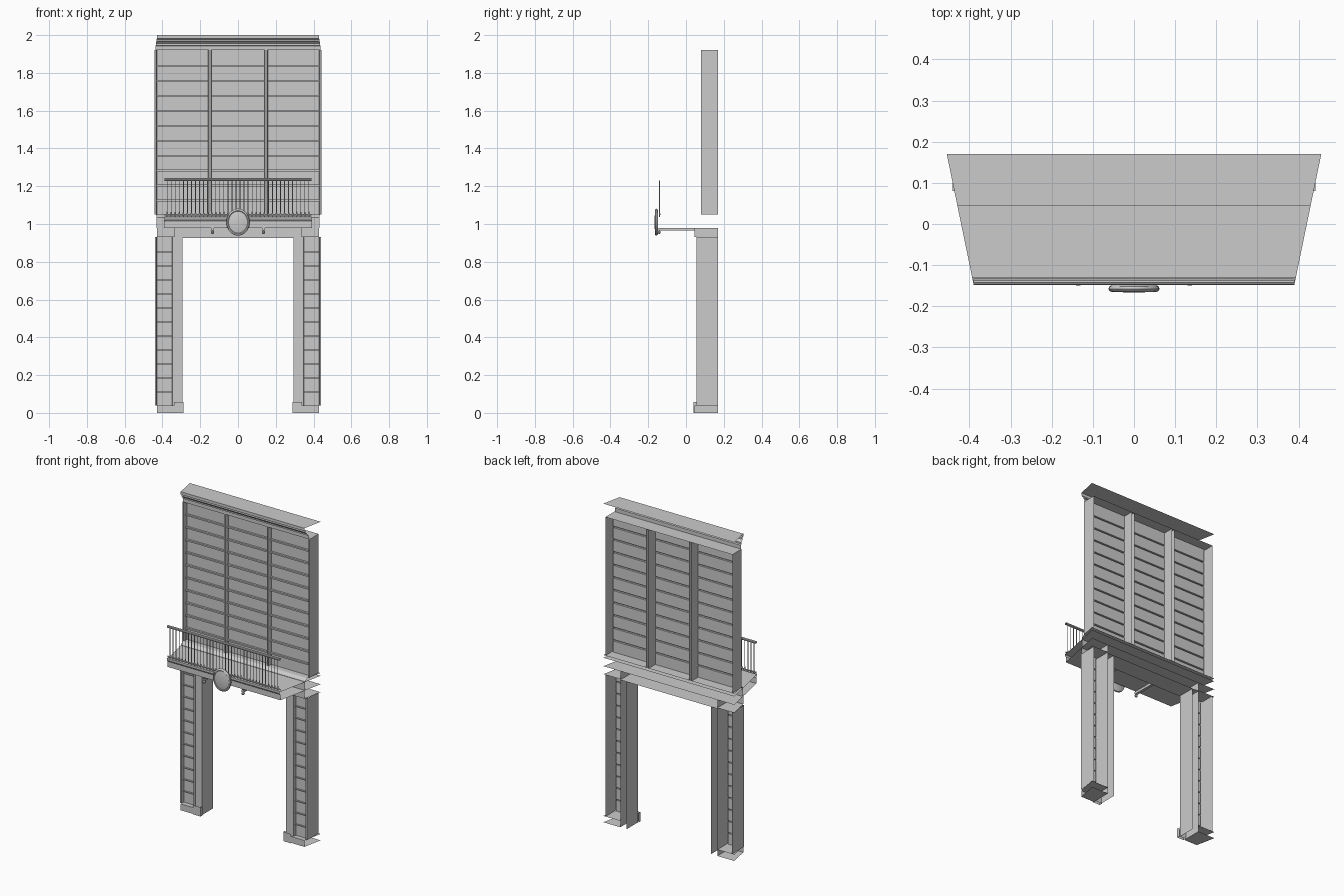
import bpy, math

if "Cube" in bpy.data.objects:
    bpy.data.objects.remove(bpy.data.objects["Cube"])

BACK = 0.17


def side_x(y):
    """Half width of the splayed outline at depth y."""
    return 0.42 + 0.206 * y


def mesh(name, verts, faces):
    me = bpy.data.meshes.new(name)
    me.from_pydata(verts, [], faces)
    ob = bpy.data.objects.new(name, me)
    bpy.context.collection.objects.link(ob)
    return ob


def run_x(name, prof, x0=None, x1=None):
    """Sweep a (y, z) profile along x; without x0/x1 the ends follow the splay."""
    v, f = [], []
    for i, (y, z) in enumerate(prof):
        e = side_x(y)
        v += [(-e if x0 is None else x0, y, z), (e if x1 is None else x1, y, z)]
        if i:
            f.append((2 * i - 2, 2 * i - 1, 2 * i + 1, 2 * i))
    return mesh(name, v, f)


def run_z(name, prof, z0, z1):
    """Sweep an (x, y) profile upward."""
    v, f = [], []
    for i, (x, y) in enumerate(prof):
        v += [(x, y, z0), (x, y, z1)]
        if i:
            f.append((2 * i - 2, 2 * i, 2 * i + 1, 2 * i - 1))
    return mesh(name, v, f)


def plate(name, y0, z, x0=None, sign=1):
    """Horizontal sheet from y0 to the back, full width or one side only."""
    if x0 is None:
        return run_x(name, [(y0, z), (BACK, z)])
    return mesh(name, [(sign * x0, y0, z), (sign * side_x(y0), y0, z),
                       (sign * side_x(BACK), BACK, z), (sign * x0, BACK, z)], [(0, 1, 2, 3)])


def boards(z0, z1, n, y, ridge, depth):
    """Profile of a panel with n boards and a small ledge between them."""
    h = (z1 - z0) / n
    p = [(y, z0)]
    for i in range(1, n):
        z = z0 + i * h
        p += [(y, z - ridge), (y - depth, z - ridge), (y - depth, z), (y, z)]
    return p + [(y, z1)]


def lathe(name, prof, loc, seg, scale=(1, 1, 1), axis='Z'):
    """Turn an (r, h) profile around z, or around y (h pointing forward)."""
    v, f = [], []
    for r, h in prof:
        for k in range(seg):
            a = 2 * math.pi * k / seg
            c, s = r * math.cos(a), r * math.sin(a)
            p = (c, s, h) if axis == 'Z' else (c, -h, s)
            v.append(tuple(loc[j] + p[j] * scale[j] for j in range(3)))
    for i in range(len(prof) - 1):
        for k in range(seg):
            n = (k + 1) % seg
            f.append((i * seg + k, i * seg + n, (i + 1) * seg + n, (i + 1) * seg + k))
    f += [tuple(range(seg))[::-1], tuple((len(prof) - 1) * seg + k for k in range(seg))]
    return mesh(name, v, f)


# legs
for s in (-1, 1):
    a, b = sorted((s * 0.345, s * 0.432))
    run_x("leg_boards", boards(0.04, 0.93, 12, 0.075, 0.006, 0.008), a, b)
    run_z("leg_outer_post", [(s * 0.44, BACK), (s * 0.44, 0.055), (s * 0.432, 0.055), (s * 0.428, 0.075)], 0.04, 0.93)
    run_z("leg_inner_post", [(s * 0.35, 0.075), (s * 0.347, 0.055), (s * 0.337, 0.055), (s * 0.337, BACK)], 0.04, 0.93)
    run_z("leg_jamb", [(s * 0.337, 0.06), (s * 0.293, 0.06), (s * 0.293, BACK)], 0.0, 0.925)
    # plinth and capital blocks
    run_z("plinth_front", [(s * side_x(0.045), 0.045), (s * 0.337, 0.045), (s * 0.337, BACK)], 0, 0.04)
    run_z("jamb_plinth", [(s * 0.34, 0.04), (s * 0.288, 0.04), (s * 0.288, 0.06)], 0, 0.058)
    run_z("capital_front", [(s * side_x(0.045), 0.045), (s * 0.337, 0.045), (s * 0.337, BACK)], 0.93, 0.98)
    for z in (0, 0.04):
        plate("plinth_plate", 0.045, z, 0.337, s)
    plate("capital_plate", 0.045, 0.93, 0.337, s)

# beam between the legs
run_x("beam", [(BACK, 0.925), (0.055, 0.925), (0.055, 0.98)], -0.337, 0.337)

# balcony deck, fascia moulding and brackets
plate("balcony_underside", -0.135, 0.98)
plate("balcony_floor", -0.145, 1.033)
run_x("balcony_fascia", [(-0.13, 0.98), (-0.138, 0.98), (-0.138, 1.015), (-0.142, 1.02),
                         (-0.147, 1.028), (-0.147, 1.038), (-0.13, 1.04)])
for s in (-1, 1):
    c = s * 0.135
    run = [(-0.145, 0.98), (-0.145, 0.965), (0.05, 0.965), (0.05, 0.98)]
    a = run_x("bracket_bar", run, c - 0.008, c + 0.008)
    for e in (-0.008, 0.008):
        mesh("bracket_cheek", [(c + e, y, z) for y, z in run], [(0, 1, 2, 3)])
    lathe("bracket_knob", [(0.004, -0.004), (0.009, 0), (0.009, 0.008), (0.004, 0.012)],
          (c, -0.138, 0.956), 10, axis='Y')

# railing
for name, r, z, y in (("hand_rail", 0.008, 1.236, -0.14), ("foot_rail", 0.004, 1.048, -0.14)):
    circ = [(y + r * math.cos(k * math.pi / 5), z + r * math.sin(k * math.pi / 5)) for k in range(11)]
    run_x(name, circ, -0.39, 0.39)
N = 36
for i in range(N):
    x = -0.375 + 0.75 * i / (N - 1)
    lathe("baluster", [(0.002, 1.038), (0.005, 1.05), (0.0022, 1.066), (0.0022, 1.23)], (x, -0.14, 0), 6)

# oval medallion on the fascia
m = lathe("medallion", [(0.052, -0.002), (0.06, 0.003), (0.062, 0.009), (0.059, 0.014), (0.053, 0.016),
                        (0.05, 0.013), (0.035, 0.016), (0.015, 0.018)],
          (0, -0.149, 1.01), 32, (1, 1, 1.15), 'Y')
bpy.context.view_layer.objects.active = m
m.select_set(True)
bpy.ops.object.shade_smooth_by_angle(angle=math.radians(40))

# upper wall base
run_x("wall_base", [(0.05, 0.98), (0.05, 1.035), (0.055, 1.04), (0.07, 1.05)])
plate("wall_base_plate", 0.07, 1.05)

# upper wall boards and posts
for x0, x1 in ((-0.432, -0.155), (-0.143, 0.143), (0.155, 0.432)):
    run_x("wall_boards", boards(1.05, 1.92, 11, 0.105, 0.009, 0.012), x0, x1)
for s in (-1, 1):
    run_z("wall_outer_post", [(s * 0.441, BACK), (s * 0.441, 0.08), (s * 0.433, 0.08), (s * 0.428, 0.105)], 1.05, 1.92)
    run_z("wall_mullion", [(s * 0.14, BACK), (s * 0.14, 0.092), (s * 0.144, 0.08), (s * 0.154, 0.08),
                           (s * 0.158, 0.092), (s * 0.158, BACK)], 1.05, 1.92)
run_x("wall_top_plate", [(0.08, 1.92), (BACK, 1.92)], -0.441, 0.441)

# cornice
run_x("cornice", [(0.08, 1.92), (0.08, 1.943), (0.07, 1.946), (0.07, 1.955), (0.064, 1.962),
                  (0.054, 1.968), (0.054, 1.978), (0.045, 1.982), (0.045, 2.0), (BACK, 2.0)])
